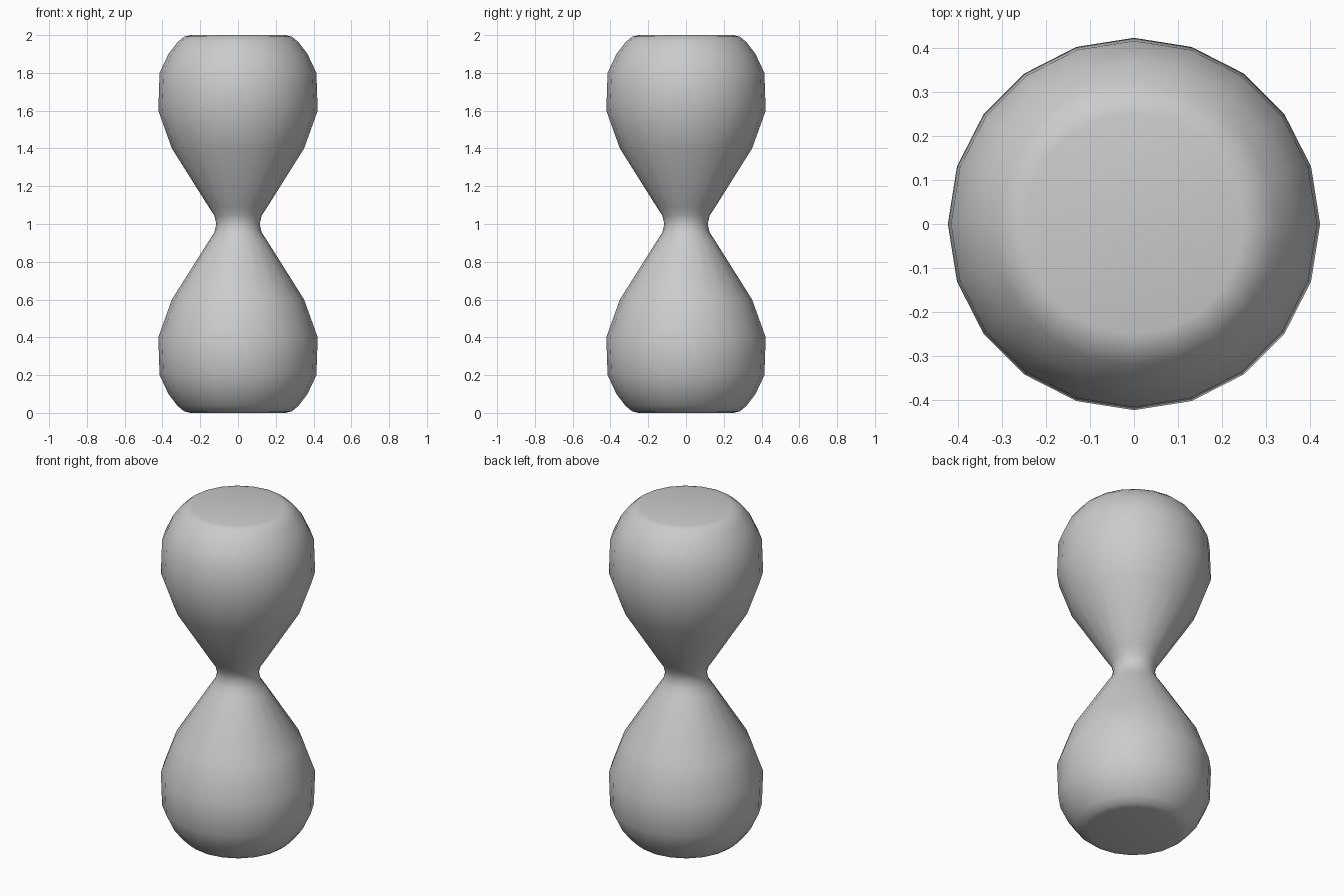
import bpy, bmesh, math

if "Cube" in bpy.data.objects:
    bpy.data.objects.remove(bpy.data.objects["Cube"])

SIDES = 20

# Half profile (radius, height), mirrored about the waist at z = 1
lower = [(0.25, 0.0), (0.285, 0.008), (0.32, 0.037), (0.368, 0.10), (0.415, 0.20),
         (0.422, 0.40), (0.35, 0.60), (0.155, 0.91), (0.125, 0.955)]
profile = lower + [(0.115, 1.0)] + [(r, 2 - z) for r, z in reversed(lower)]

# Lathe the rings of the hourglass body
bm = bmesh.new()
rings = []
for r, z in profile:
    rings.append([bm.verts.new((r * math.cos(2 * math.pi * i / SIDES),
                                r * math.sin(2 * math.pi * i / SIDES), z))
                  for i in range(SIDES)])
for a, b in zip(rings, rings[1:]):
    for i in range(SIDES):
        j = (i + 1) % SIDES
        bm.faces.new((a[i], a[j], b[j], b[i])).smooth = True

# Flat end caps
bm.faces.new(rings[0][::-1]).smooth = True
bm.faces.new(rings[-1]).smooth = True
bmesh.ops.recalc_face_normals(bm, faces=bm.faces)

mesh = bpy.data.meshes.new("hourglass_body")
bm.to_mesh(mesh)
bm.free()
body = bpy.data.objects.new("hourglass_body", mesh)
bpy.context.collection.objects.link(body)
